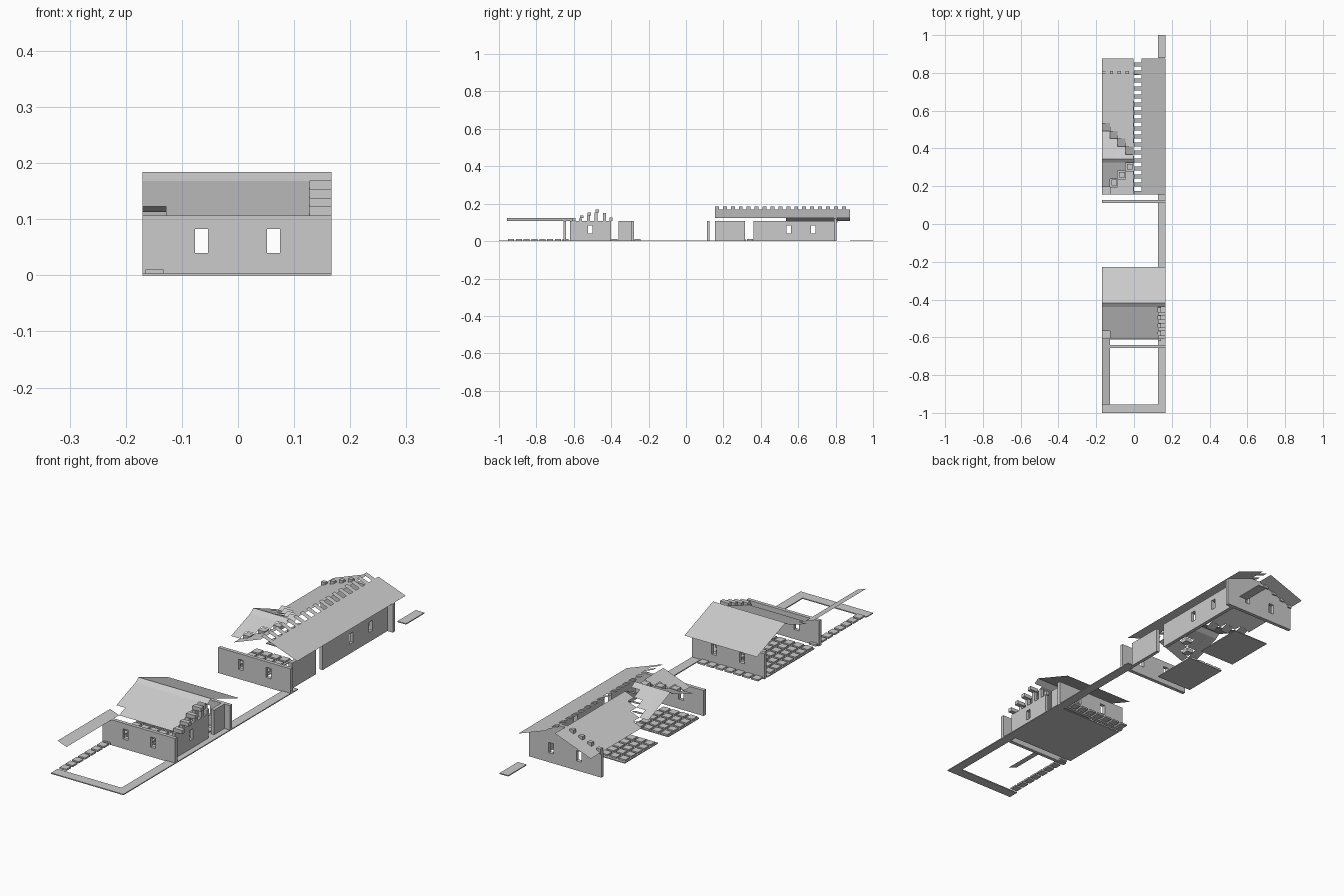
import bpy, bmesh
from mathutils import Vector

if "Cube" in bpy.data.objects:
    bpy.data.objects.remove(bpy.data.objects["Cube"])

mat = bpy.data.materials.new("light_grey")
mat.diffuse_color = (0.6, 0.6, 0.6, 1)
mat.use_nodes = True
mat.node_tree.nodes["Principled BSDF"].inputs["Base Color"].default_value = mat.diffuse_color

C = 0.0417            # layout cell
RISE = 0.0154         # roof rise per cell
L, R = -0.17, 0.167   # left and right limits
EAVE, RIDGE = 0.107, 0.1685
CAP = RIDGE + RISE


def finish(name, bm):
    bmesh.ops.recalc_face_normals(bm, faces=bm.faces)
    me = bpy.data.meshes.new(name)
    bm.to_mesh(me)
    bm.free()
    me.materials.append(mat)
    ob = bpy.data.objects.new(name, me)
    bpy.context.collection.objects.link(ob)
    return ob


def boxes(name, items):
    """Boxes given as (x0, x1, y0, y1, z0, z1)."""
    bm = bmesh.new()
    for x0, x1, y0, y1, z0, z1 in items:
        vs = bmesh.ops.create_cube(bm, size=1)["verts"]
        for v in vs:
            v.co = ((x0 + x1) / 2 + v.co.x * (x1 - x0),
                    (y0 + y1) / 2 + v.co.y * (y1 - y0),
                    (z0 + z1) / 2 + v.co.z * (z1 - z0))
    return finish(name, bm)


def sheets(name, quads):
    """Thin roof sheets, each made of four corners, facing up."""
    bm = bmesh.new()
    for q in quads:
        f = bm.faces.new([bm.verts.new(p) for p in q])
        f.normal_update()
        if f.normal.z < 0:
            f.normal_flip()
    me = bpy.data.meshes.new(name)
    bm.to_mesh(me)
    bm.free()
    me.materials.append(mat)
    ob = bpy.data.objects.new(name, me)
    bpy.context.collection.objects.link(ob)


def slope_y(x0, x1, y0, z0, y1, z1):
    return [(x0, y0, z0), (x1, y0, z0), (x1, y1, z1), (x0, y1, z1)]


def slope_x(y0, y1, x0, z0, x1, z1):
    return [(x0, y0, z0), (x1, y0, z1), (x1, y1, z1), (x0, y1, z0)]


def wall(name, outline, windows, axis, at, thick=0.015):
    """Upright wall with window openings; axis is the wall's run direction."""
    bm = bmesh.new()
    loops = [outline]
    for c in windows:
        loops.append([(c - .0115, .04), (c + .0115, .04),
                      (c + .0115, .083), (c - .0115, .083)])
    edges = []
    for lp in loops:
        vs = [bm.verts.new((u, at, z) if axis == "x" else (at, u, z)) for u, z in lp]
        edges += [bm.edges.new((vs[i], vs[i - 1])) for i in range(len(vs))]
    bmesh.ops.triangle_fill(bm, edges=edges, use_beauty=True)
    ext = bmesh.ops.extrude_face_region(bm, geom=bm.faces[:])
    moved = [g for g in ext["geom"] if isinstance(g, bmesh.types.BMVert)]
    off = Vector((0, thick, 0)) if axis == "x" else Vector((thick, 0, 0))
    bmesh.ops.translate(bm, verts=moved, vec=off)
    finish(name, bm)


def rect(a, b, top=EAVE):
    return [(a, 0), (b, 0), (b, top), (a, top)]


def tile_grid(x0, y0, nx, ny):
    return [(x0 + C * i + .005, x0 + C * i + .037, y0 + C * j + .005,
             y0 + C * j + .037, .003, .010) for i in range(nx) for j in range(ny)]


# Ground paths and floor slabs
boxes("paths", [
    (.127, R, -.956, .16, 0, .004),
    (L, R, -1, -.956, 0, .004),
    (.127, R, .878, 1, 0, .004)])
boxes("floor_slabs", [
    (L, .127, -.612, -.30, 0, .004),
    (L, 0, .155, .36, 0, .004),
    (L, 0, .43, .65, 0, .004)])

# Stepping and floor tiles
boxes("front_stepping_tiles", tile_grid(L, -.956, 1, 8))
boxes("back_stepping_tiles", tile_grid(L, -.28, 7, 1))
boxes("front_floor_tiles", tile_grid(L, -.612, 7, 7))
boxes("back_floor_tiles", tile_grid(L, .155, 4, 5) + tile_grid(L, .435, 4, 5))

# Front building walls
wall("front_wall", rect(L, R), (-.065, .0635), "x", -.656)
wall("rear_wall", rect(L, R), (-.065, .0635), "x", -.293)
wall("side_wall", rect(-.62, -.40), (-.512,), "y", .127)
wall("side_wall_end", rect(-.362, -.293), (), "y", .127)

# Back building walls
wall("second_front_wall", rect(L, R), (-.065, .0635), "x", .111)
wall("second_side_wall_short", rect(.155, .315), (), "y", .127)
wall("second_side_wall_long", rect(.36, .79), (.55, .68), "y", .127)
gable = [(L, 0), (R, 0), (R, .12), (.04, .167), (0, .167), (L, .105)]
wall("gable_wall", gable, (-.065, .0635), "x", .79)
boxes("gable_steps", [(L + C * i, L + C * i + .018, .795, .811,
                       .100 + RISE * i, EAVE + RISE * (i + 1)) for i in range(4)])

# Front building roof: notched front slope, steep cap, rear slope
y0, y1 = -.607, -.440
sheets("front_roof", [
    slope_y(L + C, .127, y0, EAVE, y0 + C, EAVE + RISE),
    slope_y(L, .127, y0 + C, EAVE + RISE, y1, RIDGE),
    slope_y(L, R, y1, RIDGE, -.418, CAP),
    slope_y(L, R, -.418, CAP, -.228, .113)])
boxes("roof_end_steps", [(.127, R, y0 + C * i - .002, y0 + C * i + .017,
                          EAVE + RISE * i, EAVE + RISE * (i + 1)) for i in range(4)])
boxes("gable_slats", [(.127, .142, y, y + .016, EAVE, t) for y, t in
                      ((-.571, .122), (-.53, .138), (-.488, .153), (-.445, .150), (-.41, .125))])

# Narrow walkway roof
sheets("walkway_roof", [slope_x(-.956, -.607, L, EAVE + RISE, L + C, EAVE)])

# Back building roof: long right slope, ridge tiles
ya, yb = .155, .876
sheets("long_roof_right", [slope_x(ya, yb, .04, RIDGE, R, EAVE + RISE)])
sheets("ridge_tiles", [slope_x(ya + .0424 * i, ya + .0424 * i + .021, 0, CAP, .04, RIDGE)
                       for i in range(17)])

# Left slope and cross roof, meeting in stepped valleys
left, cross, valley, pads = [], [], [], []
for i in range(4):
    xa, xb = L + C * i, L + C * (i + 1)
    za, zb = EAVE + RISE * i, EAVE + RISE * (i + 1)
    ym = ya + C * i
    yn = .535 - C * i
    if i:
        left.append(slope_x(ya, ym, xa, za, xb, zb))
    left.append(slope_x(yn, yb, xa, za, xb, zb))
    cross.append(slope_y(xa, xb, ym + C, zb, .325, RIDGE))
    cross.append(slope_y(xa, xb, .345, CAP, yn - C, zb))
    valley.append(slope_y(xa, xb, yn - C, za, yn, zb))
    pads.append((xa + .008, xb - .004, ym + .008, ym + C - .004, za, zb))
cross.append(slope_y(L, 0, .325, RIDGE, .345, CAP))
sheets("long_roof_left", left)
sheets("cross_roof", cross)
sheets("valley_tiles", valley)
boxes("valley_blocks", pads[1:])
